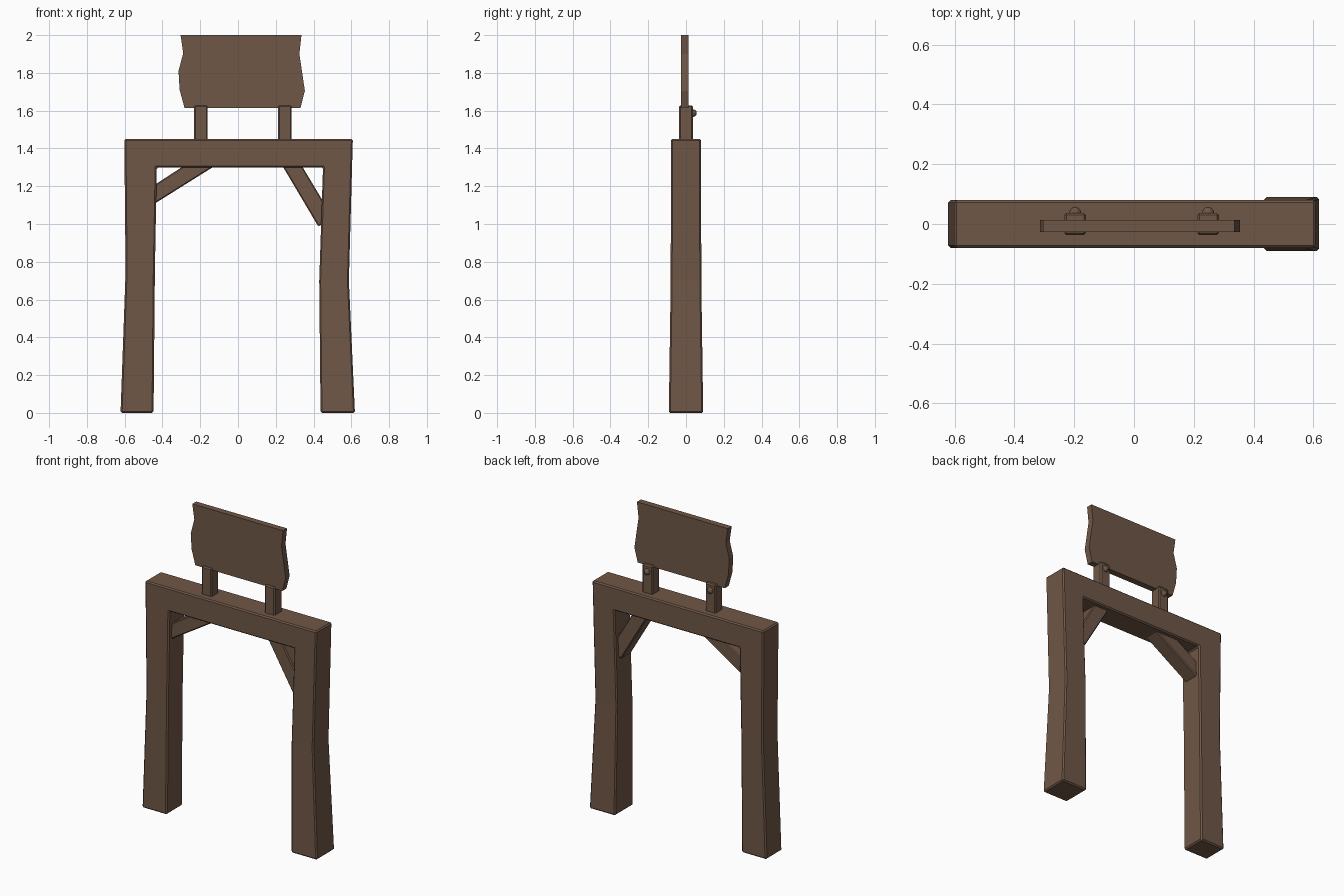
import bpy, bmesh

if "Cube" in bpy.data.objects:
    bpy.data.objects.remove(bpy.data.objects["Cube"])

wood = bpy.data.materials.new("brown wood")
wood.diffuse_color = (0.16, 0.096, 0.063, 1)
wood.use_nodes = True
wood.node_tree.nodes["Principled BSDF"].inputs["Base Color"].default_value = wood.diffuse_color


def finish(name, bm, bevel=0.0):
    bmesh.ops.recalc_face_normals(bm, faces=bm.faces[:])
    me = bpy.data.meshes.new(name)
    bm.to_mesh(me)
    bm.free()
    me.materials.append(wood)
    ob = bpy.data.objects.new(name, me)
    bpy.context.collection.objects.link(ob)
    if bevel:
        m = ob.modifiers.new("worn edges", 'BEVEL')
        m.width = bevel
        m.segments = 1
        m.limit_method = 'ANGLE'
        m.angle_limit = 0.6
    return ob


def prism(name, pts, y0, y1, bevel=0.0):
    """Front outline (x, z) extruded along y."""
    bm = bmesh.new()
    a = [bm.verts.new((x, y0, z)) for x, z in pts]
    b = [bm.verts.new((x, y1, z)) for x, z in pts]
    bm.faces.new(a)
    bm.faces.new(b[::-1])
    for i in range(len(pts)):
        j = (i + 1) % len(pts)
        bm.faces.new((a[i], a[j], b[j], b[i]))
    return finish(name, bm, bevel)


# Gate frame: sections (outer x, z, inner x, z, half depth) up, across and down
sections = [(-0.622, 0, -0.447, 0, 0.08),
            (-0.595, 0.75, -0.44, 0.75, 0.079),
            (-0.602, 1.45, -0.43, 1.30, 0.08),
            (0.608, 1.45, 0.45, 1.30, 0.08),
            (0.587, 0.70, 0.43, 0.70, 0.081),
            (0.619, 0, 0.437, 0, 0.091)]
bm = bmesh.new()
rings = [[bm.verts.new(p) for p in ((ox, -d, oz), (ix, -d, iz), (ix, d, iz), (ox, d, oz))]
         for ox, oz, ix, iz, d in sections]
for r, s in zip(rings, rings[1:]):
    for k in range(4):
        n = (k + 1) % 4
        bm.faces.new((r[k], r[n], s[n], s[k]))
bm.faces.new(rings[0])
bm.faces.new(rings[-1])
finish("gate_frame", bm, 0.008)

# Diagonal braces
prism("left_brace", [(-0.47, 1.09), (-0.095, 1.325), (-0.26, 1.325), (-0.47, 1.189)],
      -0.05, 0.05, 0.006)
prism("right_brace", [(0.425, 0.987), (0.503, 1.033), (0.328, 1.325), (0.225, 1.325)],
      -0.05, 0.05, 0.006)

# Sign board with a wavy edge
prism("sign_board", [(-0.283, 1.615), (0.331, 1.615), (0.354, 1.705), (0.325, 1.90),
                     (0.336, 2.0), (-0.304, 2.0), (-0.29, 1.905), (-0.315, 1.81),
                     (-0.309, 1.71)], -0.026, 0.014)

# Posts with bolt heads at the back
for side, x in (("left", -0.197), ("right", 0.248)):
    prism(side + "_post", [(x - 0.036, 1.43), (x + 0.036, 1.43),
                           (x + 0.036, 1.628), (x - 0.036, 1.628)], -0.037, 0.037, 0.007)
    bm = bmesh.new()
    bmesh.ops.create_uvsphere(bm, u_segments=12, v_segments=6, radius=0.02)
    bmesh.ops.translate(bm, verts=bm.verts[:], vec=(x, 0.037, 1.587))
    finish(side + "_bolt", bm)
